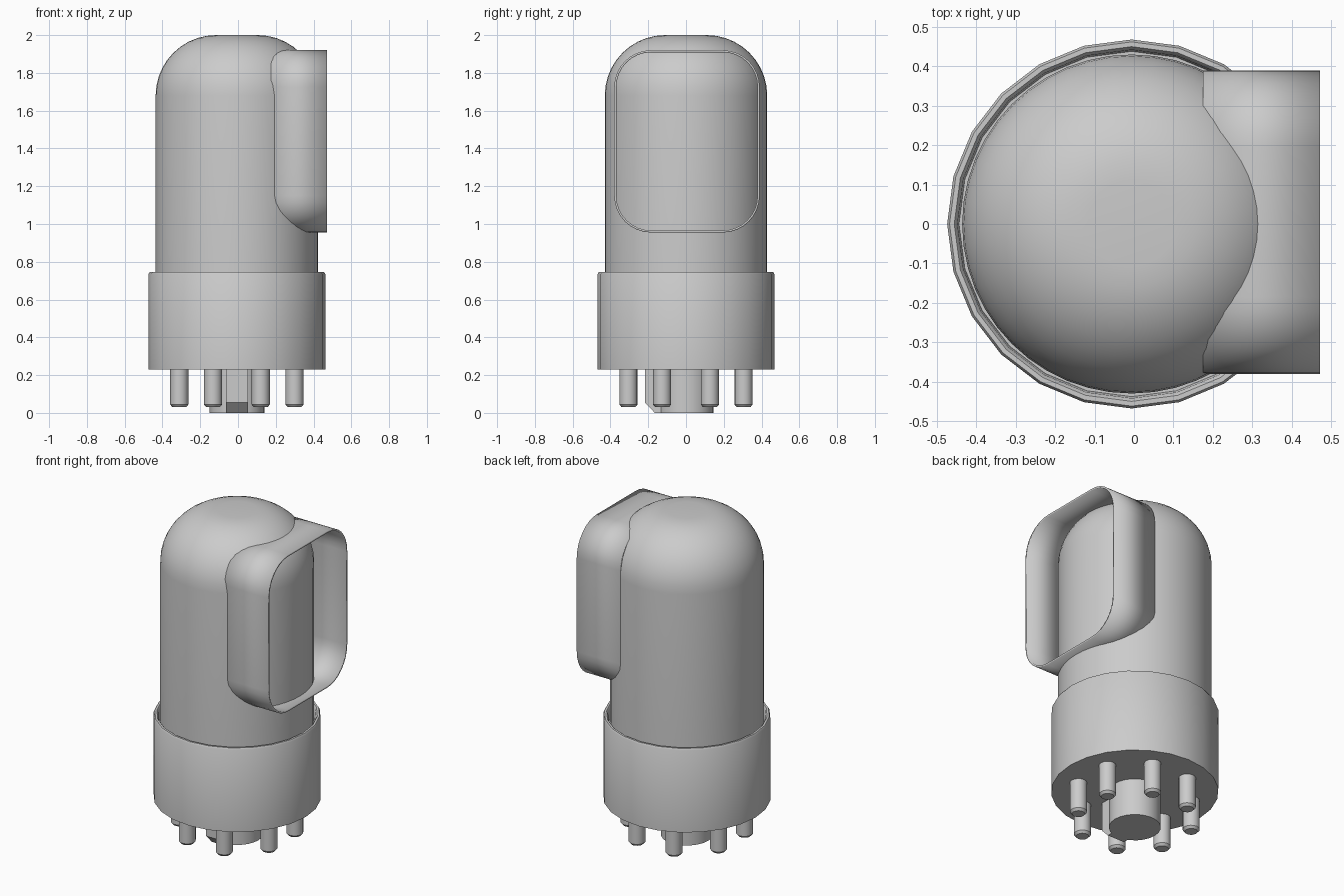
import bpy
import bmesh
from math import pi, sin, cos, radians

AXIS_X = -0.006  # tube axis, offset so the collar balances the model

if "Cube" in bpy.data.objects:
    bpy.data.objects.remove(bpy.data.objects["Cube"], do_unlink=True)


def finish(name, bm, x=AXIS_X, y=0.0):
    bmesh.ops.recalc_face_normals(bm, faces=bm.faces)
    mesh = bpy.data.meshes.new(name)
    bm.to_mesh(mesh)
    bm.free()
    obj = bpy.data.objects.new(name, mesh)
    bpy.context.collection.objects.link(obj)
    obj.location = (x, y, 0)
    bpy.ops.object.select_all(action='DESELECT')
    obj.select_set(True)
    bpy.context.view_layer.objects.active = obj
    bpy.ops.object.shade_smooth_by_angle(angle=radians(35))
    return obj


def lathe(name, profile, sides, x=AXIS_X, y=0.0):
    """Spin an (r, z) profile around z; it begins and ends on the axis."""
    bm = bmesh.new()
    verts = [bm.verts.new((r, 0, z)) for r, z in profile]
    edges = [bm.edges.new(pair) for pair in zip(verts, verts[1:])]
    bmesh.ops.spin(bm, geom=verts + edges, cent=(0, 0, 0), axis=(0, 0, 1),
                   angle=2 * pi, steps=sides)
    bmesh.ops.remove_doubles(bm, verts=bm.verts, dist=0.0005)
    return finish(name, bm, x, y)


def arc(cx, cy, radius, start, end, steps):
    angles = [radians(start + (end - start) * i / steps) for i in range(steps + 1)]
    return [(cx + radius * cos(a), cy + radius * sin(a)) for a in angles]


def extrude(name, outline, depth, place, closed=True, **where):
    """Sweep a 2D outline over a depth range; place maps (u, v, d) to xyz."""
    bm = bmesh.new()
    rows = [[bm.verts.new(place(u, v, d)) for u, v in outline] for d in depth]
    n = len(outline)
    for i in range(n):
        j = (i + 1) % n
        bm.faces.new((rows[0][i], rows[0][j], rows[1][j], rows[1][i]))
    if closed:
        for row in rows:
            bm.faces.new(row)
    return finish(name, bm, **where)


# Domed bulb
lathe("bulb", [(0, 0.6), (0.43, 0.6)] + arc(0.11, 1.68, 0.32, 0, 90, 10) + [(0, 2.0)], 48)

# Collar with a rounded rim and a narrow groove around the bulb
lathe("base_collar",
      [(0, 0.23), (0.468, 0.23), (0.468, 0.735), (0.462, 0.745),
       (0.45, 0.745), (0.442, 0.735), (0.438, 0.68), (0, 0.68)], 24)

# Ring of pins
for i in range(8):
    a = radians(22.5 + 45 * i)
    lathe(f"pin_{i + 1}", [(0, 0.03), (0.036, 0.03), (0.048, 0.044), (0.048, 0.25), (0, 0.25)],
          16, AXIS_X + 0.33 * cos(a), 0.33 * sin(a))

# Central locating post and its key
lathe("locating_post", [(0, 0), (0.145, 0), (0.145, 0.25), (0, 0.25)], 24)
extrude("locating_key", [(0, 0), (-0.165, 0), (-0.218, 0.055), (-0.218, 0.25), (0, 0.25)],
        (-0.058, 0.058), lambda u, v, d: (d, u, v))

# Thin rounded-rectangle frame projecting from the side of the bulb
half_y, half_z, corner = 0.385, 0.4825, 0.195
outline = []
for k, (sy, sz) in enumerate(((1, 1), (-1, 1), (-1, -1), (1, -1))):
    outline += arc(sy * (half_y - corner), sz * (half_z - corner), corner,
                   90 * k, 90 * k + 90, 8)
frame = extrude("side_frame", outline, (0.175, 0.472),
                lambda u, v, d: (d, u, v + 1.4375), closed=False, x=0, y=0.005)
wall = frame.modifiers.new("wall", 'SOLIDIFY')
wall.thickness = 0.011
wall.offset = -1
